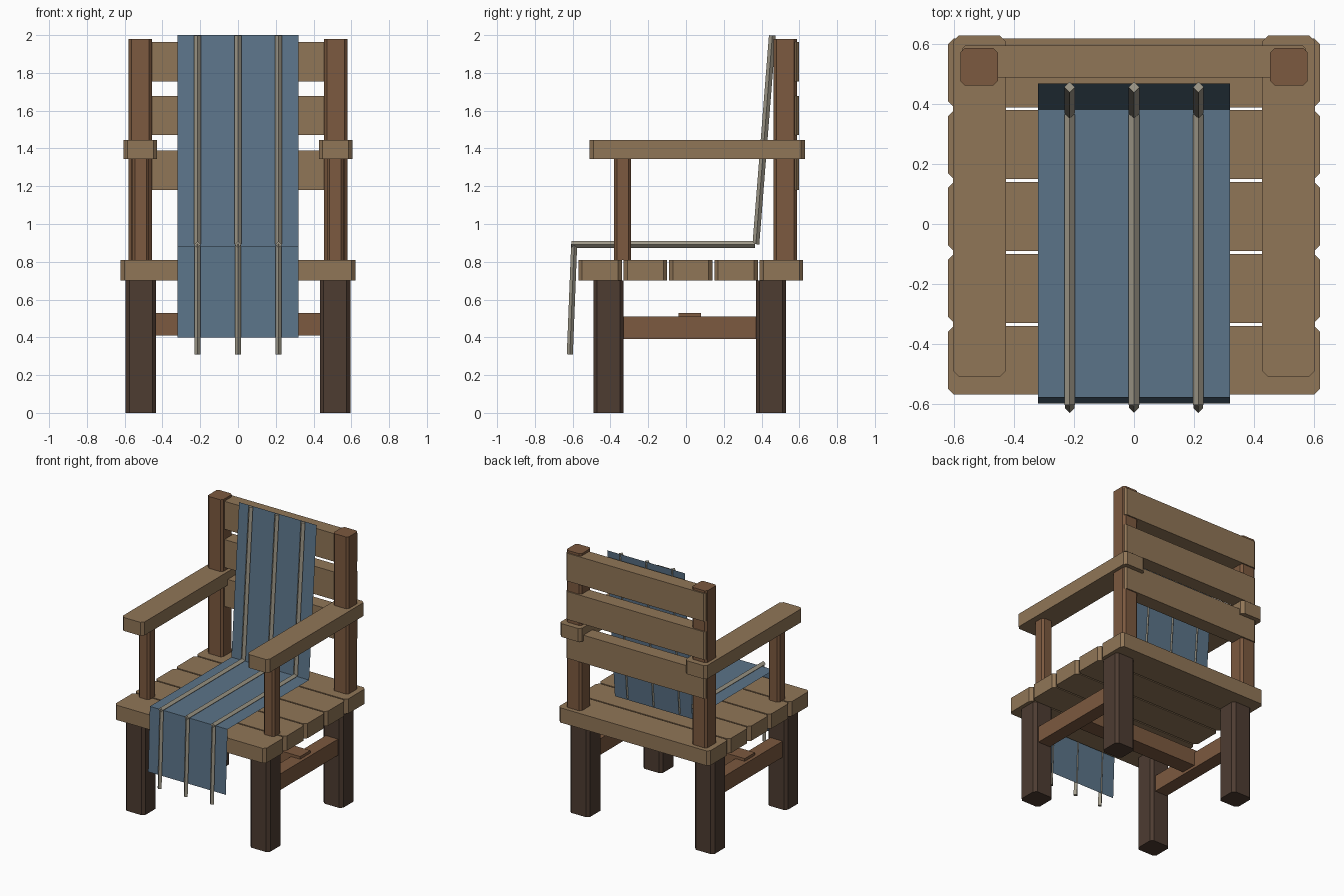
import bpy, bmesh
from mathutils import Vector

if "Cube" in bpy.data.objects:
    bpy.data.objects.remove(bpy.data.objects["Cube"])


def material(name, rgb):
    m = bpy.data.materials.new(name)
    m.diffuse_color = (*rgb, 1)
    m.use_nodes = True
    m.node_tree.nodes["Principled BSDF"].inputs["Base Color"].default_value = m.diffuse_color
    return m


PLANK = material("plank_wood", (0.28, 0.18, 0.095))
POST = material("post_wood", (0.20, 0.10, 0.05))
DARK = material("dark_wood", (0.075, 0.045, 0.031))
CLOTH = material("blue_cloth", (0.105, 0.175, 0.25))
CORD = material("pale_cord", (0.36, 0.33, 0.26))


def finish(name, bm, mat):
    bmesh.ops.recalc_face_normals(bm, faces=bm.faces)
    me = bpy.data.meshes.new(name)
    bm.to_mesh(me)
    bm.free()
    me.materials.append(mat)
    ob = bpy.data.objects.new(name, me)
    bpy.context.collection.objects.link(ob)
    return ob


def beam(name, x, y, z, mat, chamfer=0.02):
    """Box given by (min, max) ranges, with its upright edges chamfered."""
    bm = bmesh.new()
    bmesh.ops.create_cube(bm, size=1)
    for v in bm.verts:
        v.co = Vector([lo + (c + 0.5) * (hi - lo) for c, (lo, hi) in zip(v.co, (x, y, z))])
    if chamfer:
        upright = [e for e in bm.edges if abs(e.verts[0].co.z - e.verts[1].co.z) > 1e-4]
        bmesh.ops.bevel(bm, geom=upright, offset=chamfer, segments=1, affect='EDGES')
    return finish(name, bm, mat)


def bar(name, a, b, r, mat):
    """Diamond-section bar between two points."""
    a, b = Vector(a), Vector(b)
    side = Vector((1, 0, 0))
    up = side.cross(b - a).normalized()
    bm = bmesh.new()
    rings = [[bm.verts.new(p + d * r) for d in (side, up, -side, -up)] for p in (a, b)]
    for i in range(4):
        j = (i + 1) % 4
        bm.faces.new((rings[0][i], rings[0][j], rings[1][j], rings[1][i]))
    for ring in rings:
        bm.faces.new(ring)
    return finish(name, bm, mat)


# Seat planks
for i in range(5):
    y = -0.57 + i * 0.24
    beam(f"seat_plank_{i + 1}", (-0.622, 0.622), (y, y + 0.23), (0.70, 0.81), PLANK)

# Mirrored frame parts
for s, side in ((-1, "left"), (1, "right")):
    def span(a, b):
        return tuple(sorted((s * a, s * b)))
    beam(f"front_leg_{side}", span(0.433, 0.595), (-0.49, -0.33), (0, 0.70), DARK)
    beam(f"back_leg_{side}", span(0.433, 0.595), (0.37, 0.53), (0, 0.70), DARK)
    beam(f"back_post_{side}", span(0.455, 0.58), (0.463, 0.588), (0.81, 1.98), POST, 0.015)
    beam(f"arm_post_{side}", span(0.47, 0.56), (-0.38, -0.29), (0.81, 1.345), POST, 0.015)
    beam(f"armrest_{side}", span(0.428, 0.605), (-0.51, 0.63), (1.345, 1.445), PLANK)
    beam(f"side_stretcher_{side}", span(0.465, 0.565), (-0.34, 0.38), (0.39, 0.51), POST, 0)

# Cross stretcher
beam("cross_stretcher", (-0.54, 0.54), (-0.04, 0.08), (0.41, 0.53), POST, 0)

# Back slats
for i, z in enumerate((1.18, 1.47, 1.755)):
    beam(f"back_slat_{i + 1}", (-0.575, 0.575), (0.49, 0.597), (z, z + 0.208), PLANK, 0.012)

# Cloth: one thin folded sheet
bm = bmesh.new()
path = [(0.47, 2.0), (0.38, 0.88), (-0.58, 0.88), (-0.6, 0.40)]
rows = [[bm.verts.new((x, y, z)) for x in (-0.32, 0.32)] for y, z in path]
for p, q in zip(rows, rows[1:]):
    bm.faces.new((p[0], p[1], q[1], q[0]))
finish("cloth_runner", bm, CLOTH)

# Cords along the cloth
for i, x in enumerate((-0.215, 0, 0.215)):
    bar(f"back_cord_{i + 1}", (x, 0.37, 0.893), (x, 0.457, 1.998), 0.018, CORD)
    bar(f"seat_cord_{i + 1}", (x, 0.365, 0.891), (x, -0.605, 0.891), 0.018, CORD)
    bar(f"front_cord_{i + 1}", (x, -0.592, 0.893), (x, -0.615, 0.31), 0.016, CORD)
